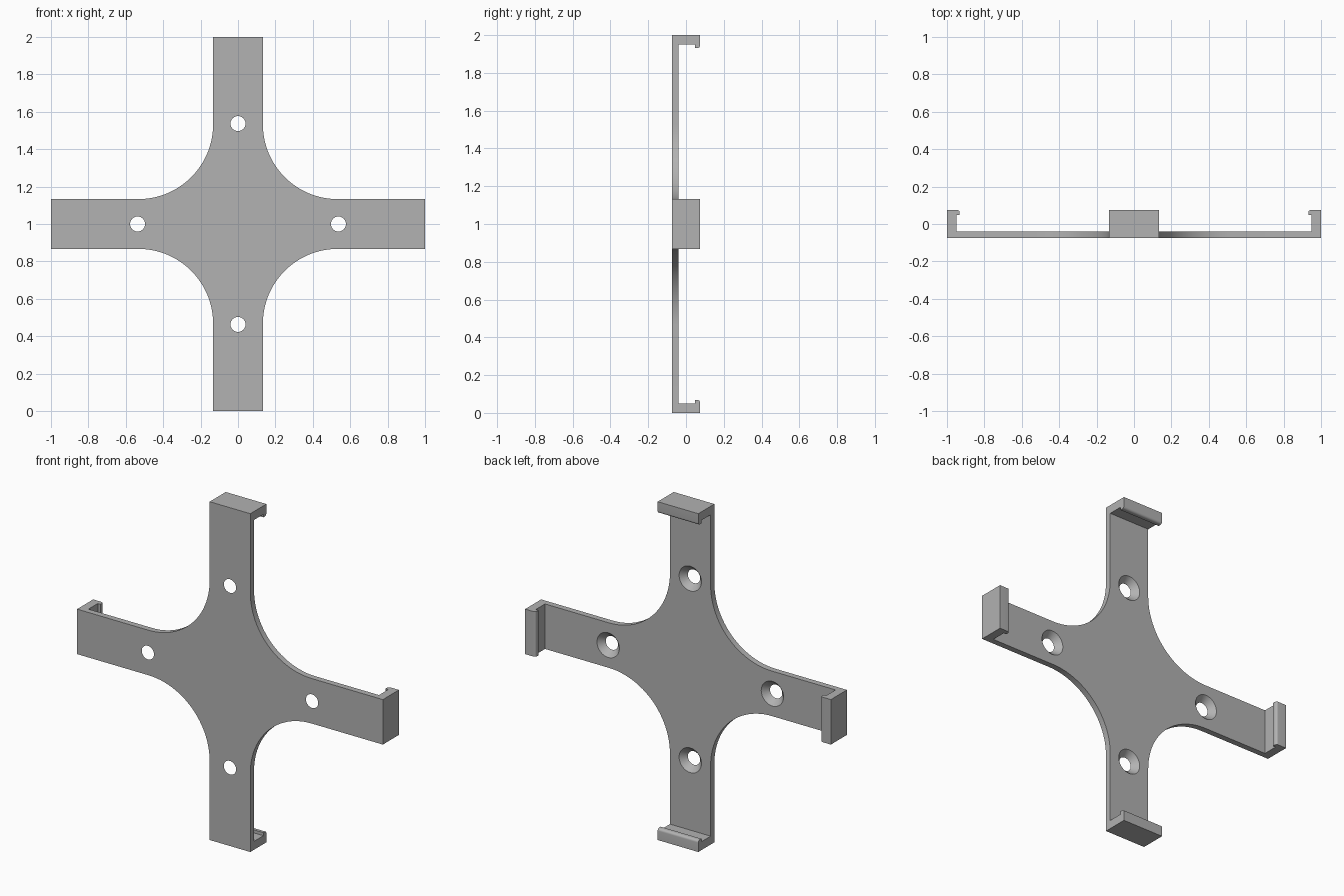
import bpy, bmesh
from math import sin, cos, pi
from mathutils import Matrix, Vector

cube = bpy.data.objects.get("Cube")
if cube:
    bpy.data.objects.remove(cube, do_unlink=True)

HALF = 0.133        # half width of an arm
FILLET = 0.4        # radius between neighbouring arms
FRONT, INNER, BACK = -0.075, -0.04, 0.075
HOLE = 0.537        # hole distance from the hub
HUB = Vector((0, 0, 1))

grey = bpy.data.materials.new("matte grey")
grey.use_nodes = True
COLOUR = (0.445, 0.445, 0.445, 1)
grey.diffuse_color = COLOUR
grey.node_tree.nodes["Principled BSDF"].inputs["Base Color"].default_value = COLOUR


def prism(name, points, direction):
    """Extrude a closed outline along a direction."""
    bm = bmesh.new()
    face = bm.faces.new([bm.verts.new(p) for p in points])
    solid = bmesh.ops.extrude_face_region(bm, geom=[face])
    moved = [v for v in solid["geom"] if isinstance(v, bmesh.types.BMVert)]
    bmesh.ops.translate(bm, verts=moved, vec=direction)
    return finish(name, bm)


def finish(name, bm):
    bmesh.ops.recalc_face_normals(bm, faces=bm.faces)
    mesh = bpy.data.meshes.new(name)
    bm.to_mesh(mesh)
    bm.free()
    mesh.materials.append(grey)
    obj = bpy.data.objects.new(name, mesh)
    bpy.context.collection.objects.link(obj)
    return obj


def combine(target, tool, operation):
    """Apply a boolean and discard the tool."""
    tool.hide_render = True
    mod = target.modifiers.new(operation.title(), "BOOLEAN")
    mod.operation, mod.solver, mod.object = operation, "EXACT", tool
    bpy.context.view_layer.objects.active = target
    bpy.ops.object.modifier_apply(modifier=mod.name)
    bpy.data.objects.remove(tool, do_unlink=True)


turns = [Matrix.Rotation(i * pi / 2, 4, "Y") for i in range(4)]

# Cross-shaped plate: one arm end and one fillet, repeated four times
quarter = [Vector((-HALF, FRONT, 1)), Vector((HALF, FRONT, 1))]
centre = HALF + FILLET
for i in range(25):
    a = pi + i / 24 * pi / 2
    quarter.append(Vector((centre + FILLET * cos(a), FRONT, centre + FILLET * sin(a))))
outline = [HUB + turn @ p for turn in turns for p in quarter]
frame = prism("cross_bracket", outline, (0, INNER - FRONT, 0))

# Hooked end walls with a rounded retaining lip
WALL, LIP, LEDGE, ROUND = 0.95, 0.932, 0.047, 0.014
section = [(FRONT, 1), (FRONT, WALL), (LEDGE, WALL), (LEDGE, LIP)]
for i in range(7):
    a = i / 6 * pi / 2
    section.append((BACK - ROUND + ROUND * sin(a), LIP + ROUND - ROUND * cos(a)))
section.append((BACK, 1))
for turn in turns:
    hook = prism("hook", [HUB + turn @ Vector((-HALF, y, z)) for y, z in section],
                 turn @ Vector((2 * HALF, 0, 0)))
    combine(frame, hook, "UNION")

# Countersunk screw holes, widening towards the back
SMALL, WIDE, MARGIN = 0.04, 0.073, 0.01
depth = INNER - FRONT
slope = (WIDE - SMALL) / depth
for turn in turns:
    bm = bmesh.new()
    bmesh.ops.create_cone(bm, cap_ends=True, segments=48,
                          radius1=WIDE + slope * MARGIN, radius2=SMALL - slope * MARGIN,
                          depth=depth + 2 * MARGIN)
    place = Matrix.Translation(HUB + turn @ Vector((0, 0, HOLE))
                               + Vector((0, (FRONT + INNER) / 2, 0)))
    bmesh.ops.transform(bm, matrix=place @ Matrix.Rotation(pi / 2, 4, "X"), verts=bm.verts)
    combine(frame, finish("countersink", bm), "DIFFERENCE")

# Smooth the fillets and holes, keep the edges crisp
bpy.ops.object.select_all(action="DESELECT")
frame.select_set(True)
bpy.context.view_layer.objects.active = frame
bpy.ops.object.shade_smooth_by_angle(angle=pi / 6)
